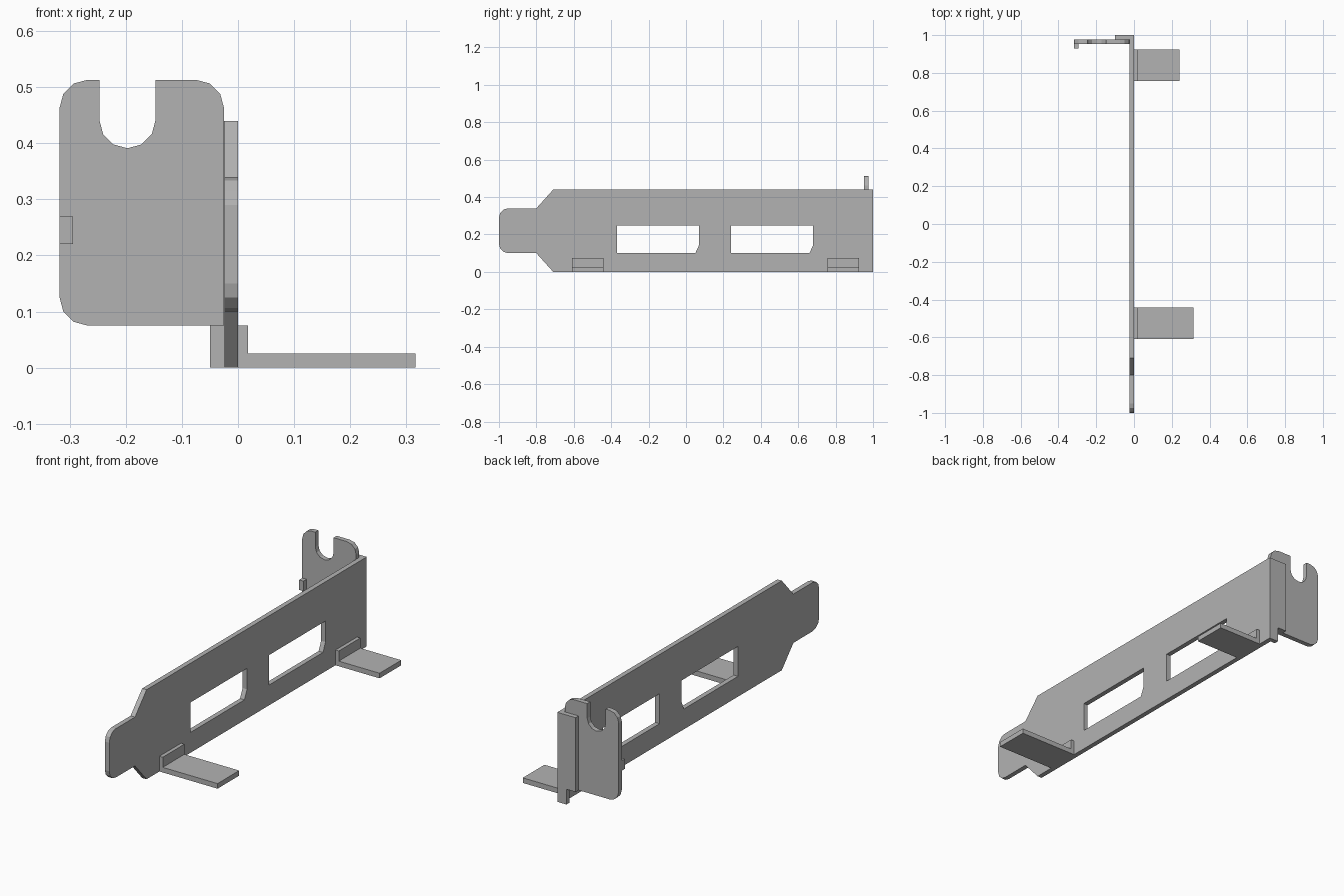
import bpy, bmesh
from math import sin, cos, pi
from mathutils import Vector

cube = bpy.data.objects.get("Cube")
if cube:
    bpy.data.objects.remove(cube, do_unlink=True)

steel = bpy.data.materials.new("grey_steel")
steel.use_nodes = True
GREY = (0.45, 0.45, 0.45, 1)
steel.diffuse_color = GREY
steel.node_tree.nodes["Principled BSDF"].inputs["Base Color"].default_value = GREY

T = 0.024  # sheet thickness


def arc(cu, cv, r, start, end, steps=3):
    """Points on an arc, angles in quarter turns."""
    angles = [(start + (end - start) * i / steps) * pi / 2 for i in range(steps + 1)]
    return [(cu + r * cos(a), cv + r * sin(a)) for a in angles]


def sheet(name, loops, place, depth):
    """Fill outline and hole loops, then extrude into a solid sheet."""
    bm = bmesh.new()
    for loop in loops:
        vs = [bm.verts.new(place(u, v)) for u, v in loop]
        for a, b in zip(vs, vs[1:] + vs[:1]):
            bm.edges.new((a, b))
    bmesh.ops.triangle_fill(bm, use_beauty=True, use_dissolve=False, edges=bm.edges[:])
    ext = bmesh.ops.extrude_face_region(bm, geom=bm.faces[:], use_keep_orig=True)
    moved = [g for g in ext["geom"] if isinstance(g, bmesh.types.BMVert)]
    bmesh.ops.translate(bm, verts=moved, vec=Vector(depth))
    bmesh.ops.recalc_face_normals(bm, faces=bm.faces[:])
    mesh = bpy.data.meshes.new(name)
    bm.to_mesh(mesh)
    bm.free()
    mesh.materials.append(steel)
    obj = bpy.data.objects.new(name, mesh)
    bpy.context.collection.objects.link(obj)
    return obj


def along_x(x):
    return lambda u, v: (x, u, v)


def along_y(y):
    return lambda u, v: (u, y, v)


# Long plate with a rounded tongue and two connector windows
outline = (arc(-0.95, 0.15, 0.05, 2, 3) + [(-0.8, 0.1), (-0.71, 0), (1, 0), (1, 0.44),
           (-0.71, 0.44), (-0.8, 0.34)] + arc(-0.95, 0.29, 0.05, 1, 2))
windows = [[(y, 0.1), (y + 0.42, 0.1), (y + 0.44, 0.144), (y + 0.44, 0.247), (y, 0.247)]
           for y in (-0.37, 0.24)]
sheet("main_plate", [outline] + windows, along_x(-T), (T, 0, 0))

# Mounting ear with rounded corners and an open screw slot
ear = (arc(-0.268, 0.125, 0.05, 3, 2) + arc(-0.268, 0.463, 0.05, 2, 1)
       + [(-0.247, 0.513)] + arc(-0.197, 0.441, 0.05, 2, 4, 6) + [(-0.147, 0.513)]
       + arc(-0.075, 0.463, 0.05, 1, 0) + [(-0.025, 0.075)])
sheet("mounting_ear", [ear], along_y(0.953), (0, T, 0))

# Stepped end strip joining the plate to the ear
strip = [(-T, 0), (-0.05, 0), (-0.05, 0.075), (-0.1, 0.075), (-0.1, 0.44), (-T, 0.44)]
sheet("end_strip", [strip], along_y(0.977), (0, 0.023, 0))

# Small nib on the outer edge of the ear
nib = [(-0.318, 0.22), (-0.294, 0.22), (-0.294, 0.269), (-0.318, 0.269)]
sheet("ear_nib", [nib], along_y(0.929), (0, T, 0))

# Two L-shaped support tabs
for name, y, reach in (("front_tab", -0.61, 0.316), ("rear_tab", 0.757, 0.24)):
    profile = [(0, 0), (reach, 0), (reach, 0.025), (0.018, 0.025), (0.018, 0.075), (0, 0.075)]
    sheet(name, [profile], along_y(y), (0, 0.168, 0))
